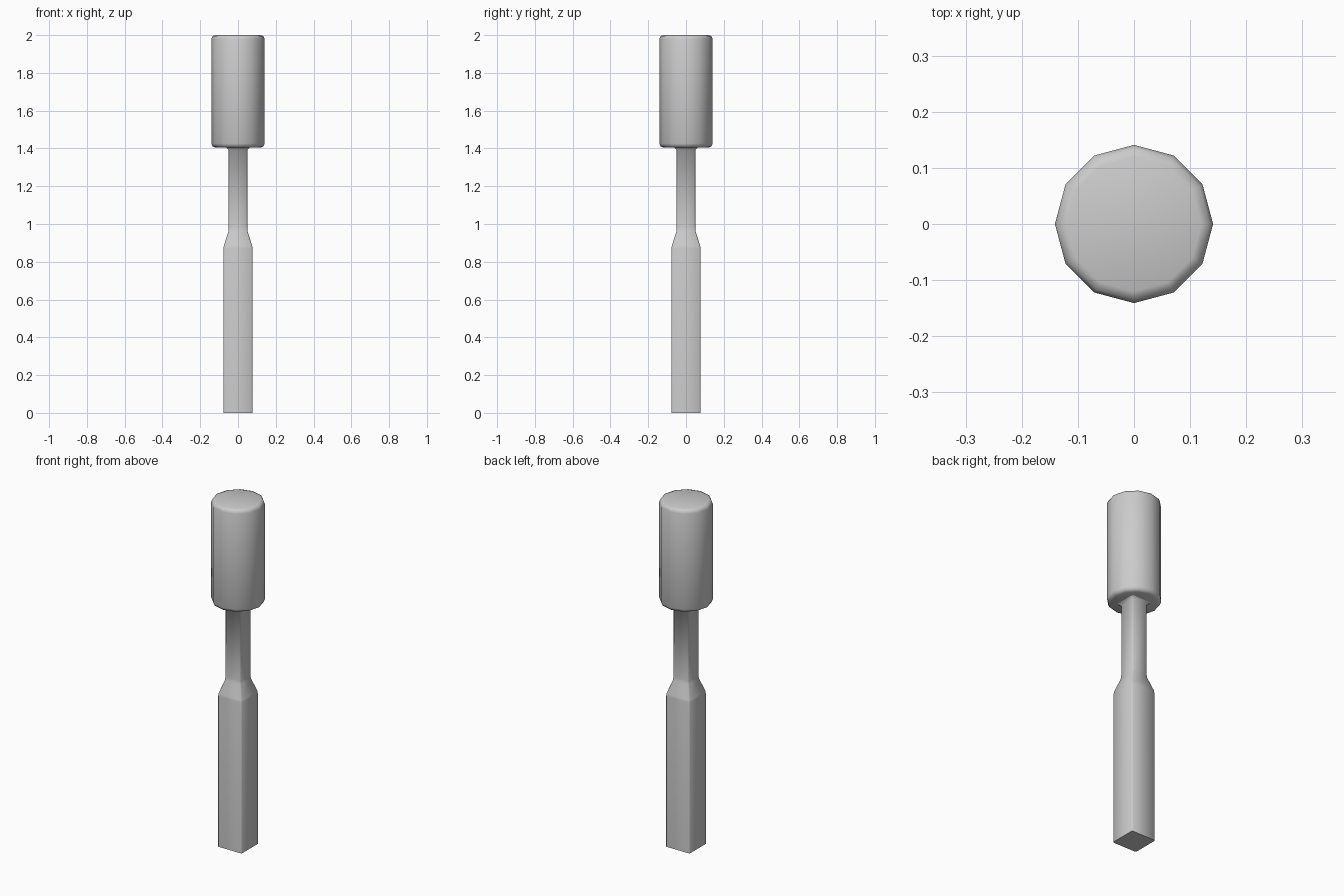
import bpy, bmesh, math

if "Cube" in bpy.data.objects:
    bpy.data.objects.remove(bpy.data.objects["Cube"])


def loft(name, rings, cap_start=True, cap_end=True):
    """Skin a list of vertex rings into one mesh object."""
    bm = bmesh.new()
    loops = [[bm.verts.new(p) for p in ring] for ring in rings]
    for a, b in zip(loops, loops[1:]):
        n = len(a)
        for i in range(n):
            j = (i + 1) % n
            bm.faces.new((a[i], a[j], b[j], b[i]))
    if cap_start:
        bm.faces.new(loops[0][::-1])
    if cap_end:
        bm.faces.new(loops[-1])
    mesh = bpy.data.meshes.new(name)
    bm.to_mesh(mesh)
    bm.free()
    obj = bpy.data.objects.new(name, mesh)
    bpy.context.collection.objects.link(obj)
    for p in mesh.polygons:
        p.use_smooth = True
    mesh.set_sharp_from_angle(angle=math.radians(60))
    return obj


def round_ring(r, z, n=12):
    return [(r * math.cos(math.tau * i / n), r * math.sin(math.tau * i / n), z)
            for i in range(n)]


def square_ring(h, z, c=0.006):
    """Square of half width h with corners chamfered by c."""
    k = h - c
    return [(h, -k, z), (h, k, z), (k, h, z), (-k, h, z),
            (-h, k, z), (-h, -k, z), (-k, -h, z), (k, -h, z)]


# Twelve-sided head with softened rims
loft("head", [round_ring(r, z) for r, z in (
    (0.12, 1.405), (0.135, 1.411), (0.141, 1.426),
    (0.141, 1.979), (0.135, 1.994), (0.12, 2.0))])

# Square grip tapering to a thin neck, flared where it meets the head
loft("handle", [square_ring(h, z) for h, z in (
    (0.077, 0.0), (0.077, 0.87), (0.075, 0.885), (0.051, 0.96),
    (0.049, 0.98), (0.049, 1.392), (0.064, 1.407))], cap_end=False)
